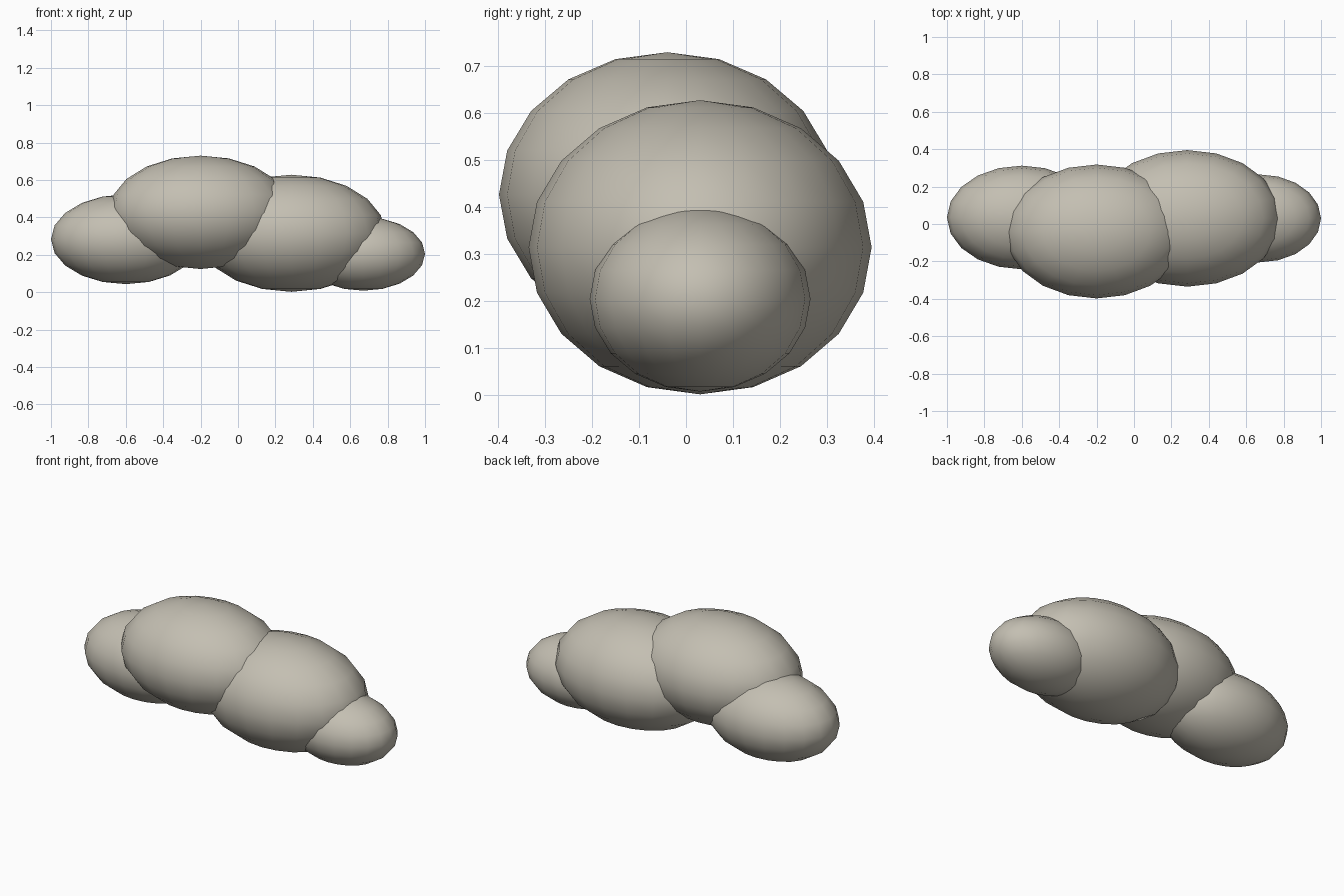
import bpy

if "Cube" in bpy.data.objects:
    bpy.data.objects.remove(bpy.data.objects["Cube"])

# One flat colour for the whole cloud
stone = bpy.data.materials.new("warm_grey")
stone.diffuse_color = (0.55, 0.52, 0.445, 1)
stone.use_nodes = True
stone.node_tree.nodes["Principled BSDF"].inputs["Base Color"].default_value = stone.diffuse_color


def puff(name, centre, radii):
    """Smooth, stretched low-count sphere."""
    bpy.ops.mesh.primitive_uv_sphere_add(segments=20, ring_count=10, radius=1, location=centre)
    ob = bpy.context.object
    ob.name = name
    ob.scale = radii
    bpy.ops.object.transform_apply(location=False, rotation=False, scale=True)
    bpy.ops.object.shade_smooth()
    ob.data.materials.append(stone)


# Row of overlapping puffs, left to right
puff("left_end_puff", (-0.60, 0.035, 0.283), (0.40, 0.277, 0.24))
puff("upper_middle_puff", (-0.20, -0.04, 0.427), (0.49, 0.358, 0.303))
puff("lower_middle_puff", (0.285, 0.03, 0.315), (0.503, 0.365, 0.313))
puff("right_end_puff", (0.67, 0.03, 0.205), (0.33, 0.235, 0.197))
